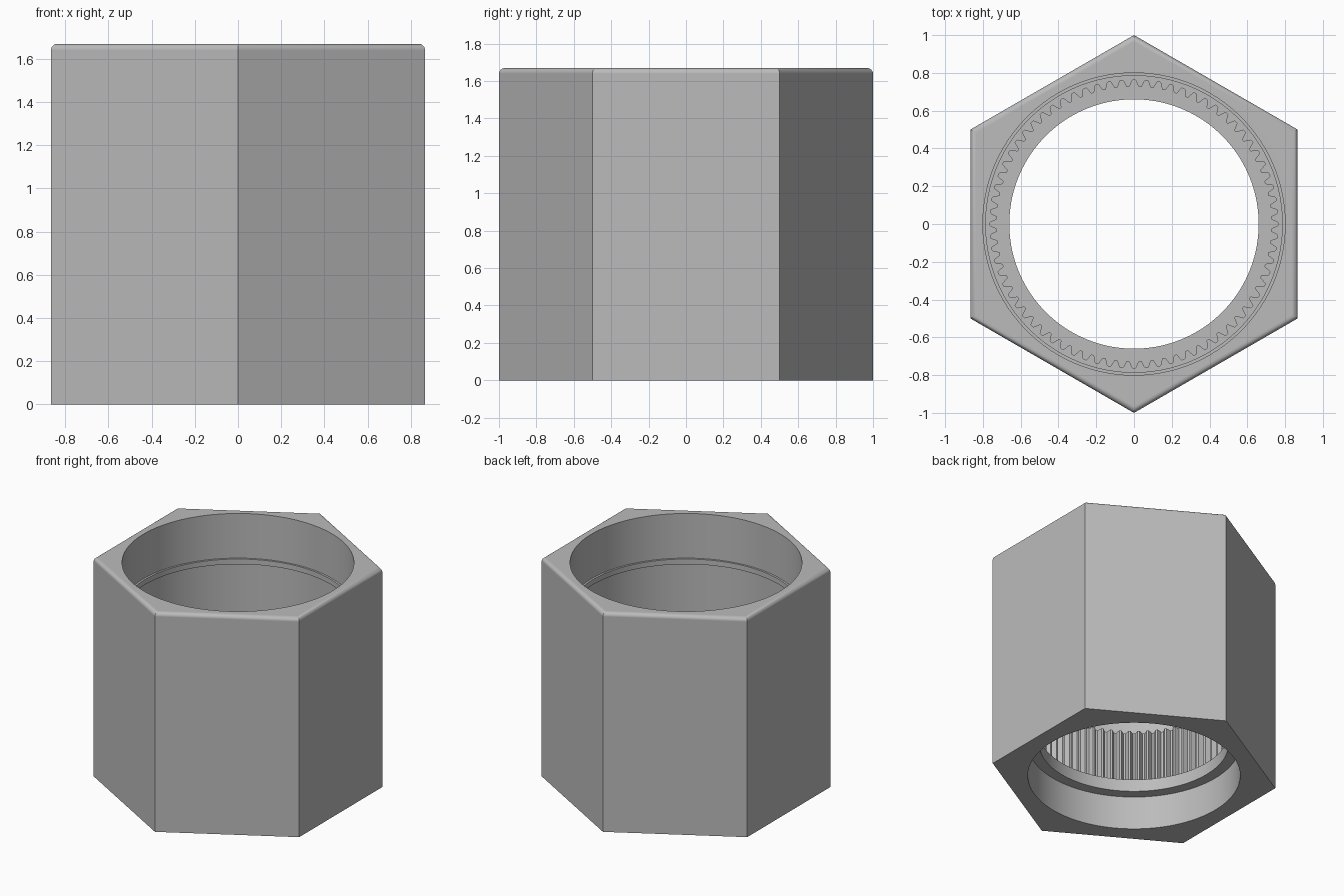
import bpy, bmesh, math

if "Cube" in bpy.data.objects:
    bpy.data.objects.remove(bpy.data.objects["Cube"])

TEETH, STEPS = 72, 8
N = TEETH * STEPS
HEIGHT, ROUND, APOTHEM = 1.67, 0.03, math.sqrt(3) / 2

bm = bmesh.new()


def ring(count, radius, z):
    """Closed loop of vertices; radius is a number or a function of the index."""
    verts = []
    for i in range(count):
        a = math.pi / 2 + math.tau * i / count
        r = radius(i) if callable(radius) else radius
        verts.append(bm.verts.new((r * math.cos(a), r * math.sin(a), z)))
    return verts


def loft(rings):
    for lo, hi in zip(rings, rings[1:]):
        n = len(lo)
        for i in range(n):
            j = (i + 1) % n
            bm.faces.new((lo[i], lo[j], hi[j], hi[i]))


def cap(outer, inner):
    """Flat hexagonal face with a round hole."""
    edges = []
    for loop in (outer, inner):
        for i, v in enumerate(loop):
            w = loop[(i + 1) % len(loop)]
            edges.append(bm.edges.get((v, w)) or bm.edges.new((v, w)))
    bmesh.ops.triangle_fill(bm, edges=edges, use_beauty=True)


def spline_radius(i):
    """Rounded square wave for the internal teeth."""
    c = math.cos(math.tau * i / STEPS)
    return 0.745 + 0.019 * max(-1, min(1, 1.3 * c))


# Hexagonal outside with a rounded top edge
outside = [ring(6, 1, 0)]
for k in range(7):
    t = math.pi / 2 * k / 6
    apothem = APOTHEM - ROUND * (1 - math.cos(t))
    outside.append(ring(6, apothem / APOTHEM, HEIGHT - ROUND + ROUND * math.sin(t)))
loft(outside)

# Stepped bore, bottom to top: counterbore, inner lip, toothed band, upper bore
bore_profile = [
    (0.74, 0), (0.74, 0.256), (0.66, 0.256), (0.66, 0.35),
    (spline_radius, 0.35), (spline_radius, 0.78),
    (0.80, 0.78), (0.80, 1.29), (0.785, 1.29), (0.785, 1.33),
    (0.80, 1.33), (0.80, HEIGHT),
]
bore = [ring(N, r, z) for r, z in bore_profile]
loft(bore)

# Flat end faces
cap(outside[-1], bore[-1])
cap(outside[0], bore[0])
bmesh.ops.recalc_face_normals(bm, faces=bm.faces[:])

mesh = bpy.data.meshes.new("splined_hex_nut")
bm.to_mesh(mesh)
bm.free()
nut = bpy.data.objects.new("splined_hex_nut", mesh)
bpy.context.collection.objects.link(nut)

steel = bpy.data.materials.new("grey_steel")
steel.diffuse_color = (0.5, 0.5, 0.5, 1)
steel.use_nodes = True
steel.node_tree.nodes["Principled BSDF"].inputs["Base Color"].default_value = steel.diffuse_color
mesh.materials.append(steel)

# Smooth bores and rounded edge, crisp corners
bpy.context.view_layer.objects.active = nut
nut.select_set(True)
bpy.ops.object.shade_smooth_by_angle(angle=math.radians(30))
weighted = nut.modifiers.new("flat_face_normals", 'WEIGHTED_NORMAL')
weighted.keep_sharp = True
